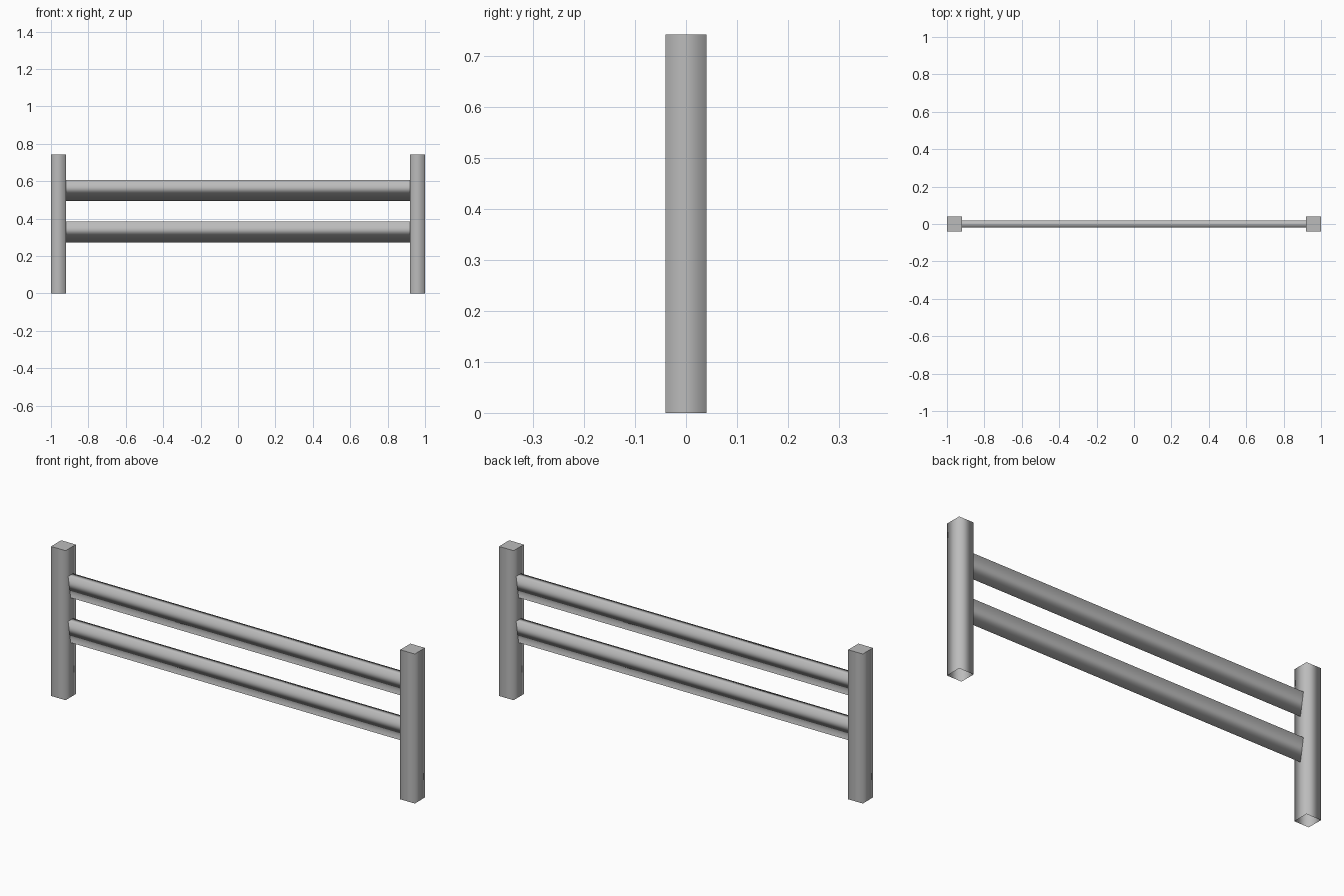
import bpy, bmesh

if "Cube" in bpy.data.objects:
    bpy.data.objects.remove(bpy.data.objects["Cube"], do_unlink=True)

HEIGHT = 0.743
POST = 0.04      # half width of a post
RAIL = 0.02      # half width of a rail's top
INNER = 0.92     # inner face of the posts

metal = bpy.data.materials.new("grey_metal")
metal.use_nodes = True
grey = (0.5, 0.5, 0.5, 1)
metal.diffuse_color = grey
metal.node_tree.nodes["Principled BSDF"].inputs["Base Color"].default_value = grey


def finish(name, bm):
    """Store the mesh as a smooth-shaded object."""
    bmesh.ops.recalc_face_normals(bm, faces=bm.faces)
    for face in bm.faces:
        face.smooth = True
    mesh = bpy.data.meshes.new(name)
    bm.to_mesh(mesh)
    bm.free()
    mesh.materials.append(metal)
    bpy.context.collection.objects.link(bpy.data.objects.new(name, mesh))


def post(name, x):
    """Square post, open underneath, with softly shaded sides and a flat cap."""
    bm = bmesh.new()
    bmesh.ops.create_cube(bm, size=1)
    bmesh.ops.scale(bm, vec=(2 * POST, 2 * POST, HEIGHT), verts=bm.verts)
    bmesh.ops.translate(bm, vec=(x, 0, HEIGHT / 2), verts=bm.verts)
    bottom = [f for f in bm.faces if f.calc_center_median().z < 0.01]
    bmesh.ops.delete(bm, geom=bottom, context="FACES")
    for edge in bm.edges:
        if all(v.co.z > HEIGHT - 0.01 for v in edge.verts):
            edge.smooth = False
    finish(name, bm)


def rail(name, bottom, top):
    """Wedge-shaped rail: flat on top, tapering to a single lower edge."""
    bm = bmesh.new()
    profile = [(-RAIL, top), (RAIL, top), (0, bottom)]
    left, right = [[bm.verts.new((x, y, z)) for y, z in profile]
                   for x in (-INNER, INNER)]
    for i in range(3):
        j = (i + 1) % 3
        bm.faces.new((left[i], left[j], right[j], right[i]))
    finish(name, bm)


post("right_post", -(INNER + POST))
post("left_post", INNER + POST)
rail("lower_rail", 0.271, 0.384)
rail("upper_rail", 0.494, 0.607)
